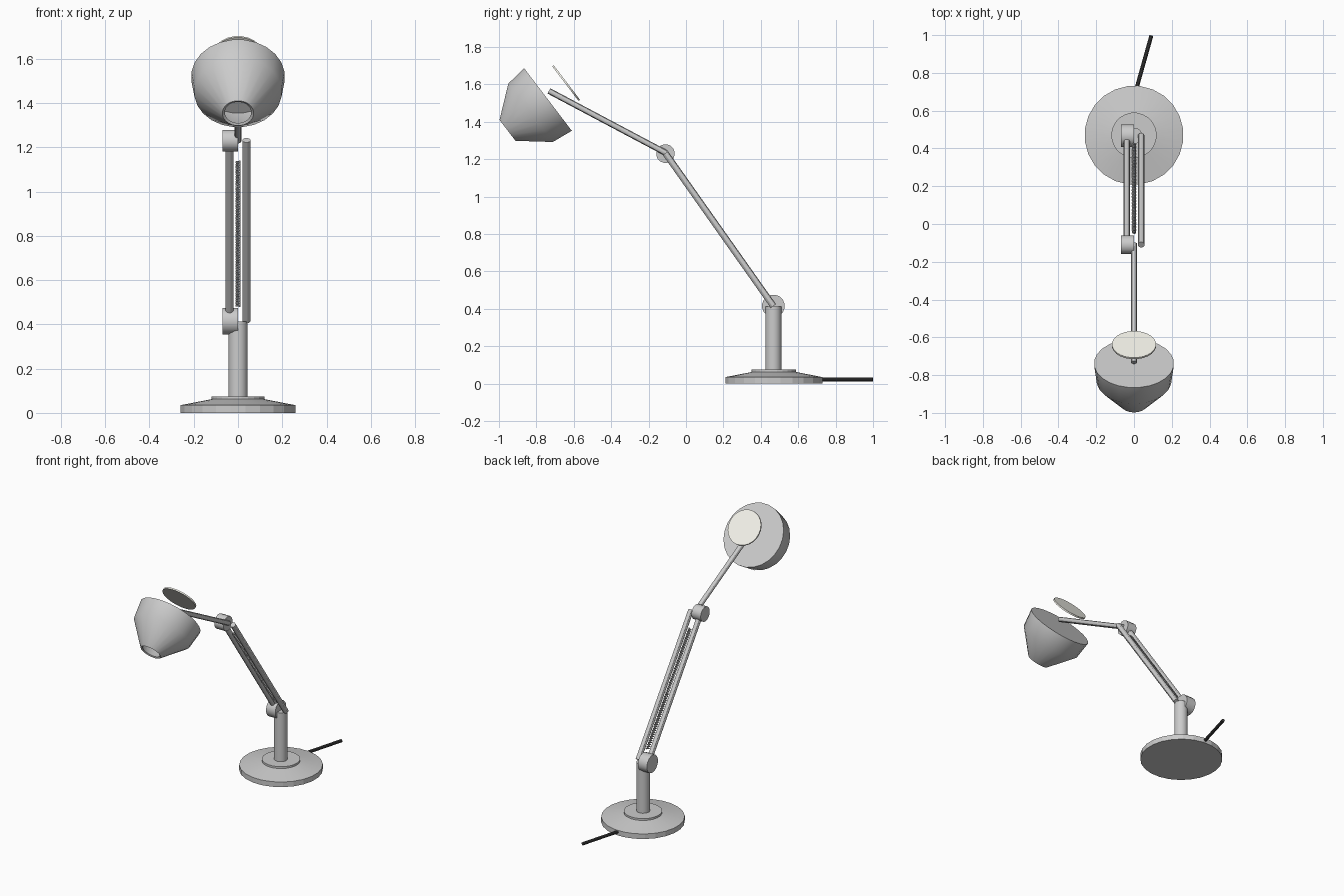
import bpy, bmesh, math
from mathutils import Vector

if "Cube" in bpy.data.objects:
    bpy.data.objects.remove(bpy.data.objects["Cube"])


def finish(name, bm, color=None, angle=30):
    bmesh.ops.recalc_face_normals(bm, faces=bm.faces)
    me = bpy.data.meshes.new(name)
    bm.to_mesh(me)
    bm.free()
    ob = bpy.data.objects.new(name, me)
    bpy.context.collection.objects.link(ob)
    if color:
        mat = bpy.data.materials.new(name + "_material")
        mat.diffuse_color = (*color, 1)
        mat.use_nodes = True
        mat.node_tree.nodes["Principled BSDF"].inputs["Base Color"].default_value = mat.diffuse_color
        me.materials.append(mat)
    bpy.ops.object.select_all(action='DESELECT')
    bpy.context.view_layer.objects.active = ob
    ob.select_set(True)
    bpy.ops.object.shade_smooth_by_angle(angle=math.radians(angle))
    return ob


def lathe(name, profile, origin=(0, 0, 0), axis=(0, 0, 1), sides=24, closed=False, **kw):
    """Revolve (radius, height) points around an axis; radius 0 closes to a cap."""
    bm = bmesh.new()
    rot = Vector((0, 0, 1)).rotation_difference(Vector(axis).normalized())
    rings = []
    for r, h in profile:
        n = 1 if r == 0 else sides
        rings.append([bm.verts.new(Vector(origin) + rot @ Vector((
            r * math.cos(2 * math.pi * (i + .5) / sides),
            r * math.sin(2 * math.pi * (i + .5) / sides), h))) for i in range(n)])
    pairs = list(zip(rings, rings[1:])) + ([(rings[-1], rings[0])] if closed else [])
    for a, b in pairs:
        for i in range(sides):
            j = (i + 1) % sides
            f = [a[i % len(a)], a[j % len(a)], b[j % len(b)], b[i % len(b)]]
            bm.faces.new(list(dict.fromkeys(f)))
    return finish(name, bm, **kw)


def rod(name, a, b, r, sides=12, **kw):
    a, b = Vector(a), Vector(b)
    h = (b - a).length
    return lathe(name, [(0, 0), (r, 0), (r, h), (0, h)], a, b - a, sides, **kw)


# Weighted base and post
BY = 0.47
lathe("base", [(0, 0), (.262, 0), (.262, .035), (.12, .062), (.12, .075), (0, .075)], (0, BY, 0), angle=8)
rod("post", (0, .467, .06), (0, .467, .412), .043, 20)

# Pivot joints, offset to one side
rod("lower_joint", (-.07, .467, .415), (0, .467, .415), .061, 16)
rod("upper_joint", (-.07, -.11, 1.23), (0, -.11, 1.23), .05, 16)

# Twin lower arm rods
low, high = Vector((0, .467, .415)), Vector((0, -.11, 1.232))
for side, x in (("left", -.038), ("right", .038)):
    off = Vector((x, 0, 0))
    rod("lower_arm_" + side, low + off, high + off, .018)

# Tension spring: a tightly wound wire between the rods
d = high - low
s0, s1 = low + d * .08, low + d * .885
u, v = Vector((1, 0, 0)), d.normalized().cross(Vector((1, 0, 0)))
turns, steps = 60, 12
cu = bpy.data.curves.new("spring", 'CURVE')
cu.dimensions = '3D'
cu.bevel_depth = .004
cu.bevel_resolution = 1
sp = cu.splines.new('POLY')
sp.points.add(turns * steps)
for i, p in enumerate(sp.points):
    t = 2 * math.pi * i / steps
    c = s0.lerp(s1, i / (turns * steps)) + (u * math.cos(t) + v * math.sin(t)) * .0085
    p.co = (*c, 1)
spring = bpy.data.objects.new("spring", cu)
bpy.context.collection.objects.link(spring)

# Upper arm
rod("upper_arm", (0, -.105, 1.232), (0, -.733, 1.565), .0165)

# Hollow shade: closed at the wide rim, open at the narrow end
axis = Vector((0, -.795, -.606))
rim = Vector((0, -.738, 1.519))
lathe("shade", [(0, 0), (.212, 0), (.198, .117), (.071, .272),
                (.060, .266), (.186, .112), (.199, .010), (0, .010)],
      rim, axis, 24, angle=45)

# Pale round diffuser behind the rim
disc = Vector((0, -.641, 1.607))
rod("diffuser", disc - axis * .005, disc + axis * .005, .117, 24, color=(.92, .91, .84))

# Power cable
rod("cable", (0, .67, .022), (.092, .998, .022), .0105, 10, color=(.06, .06, .06))
